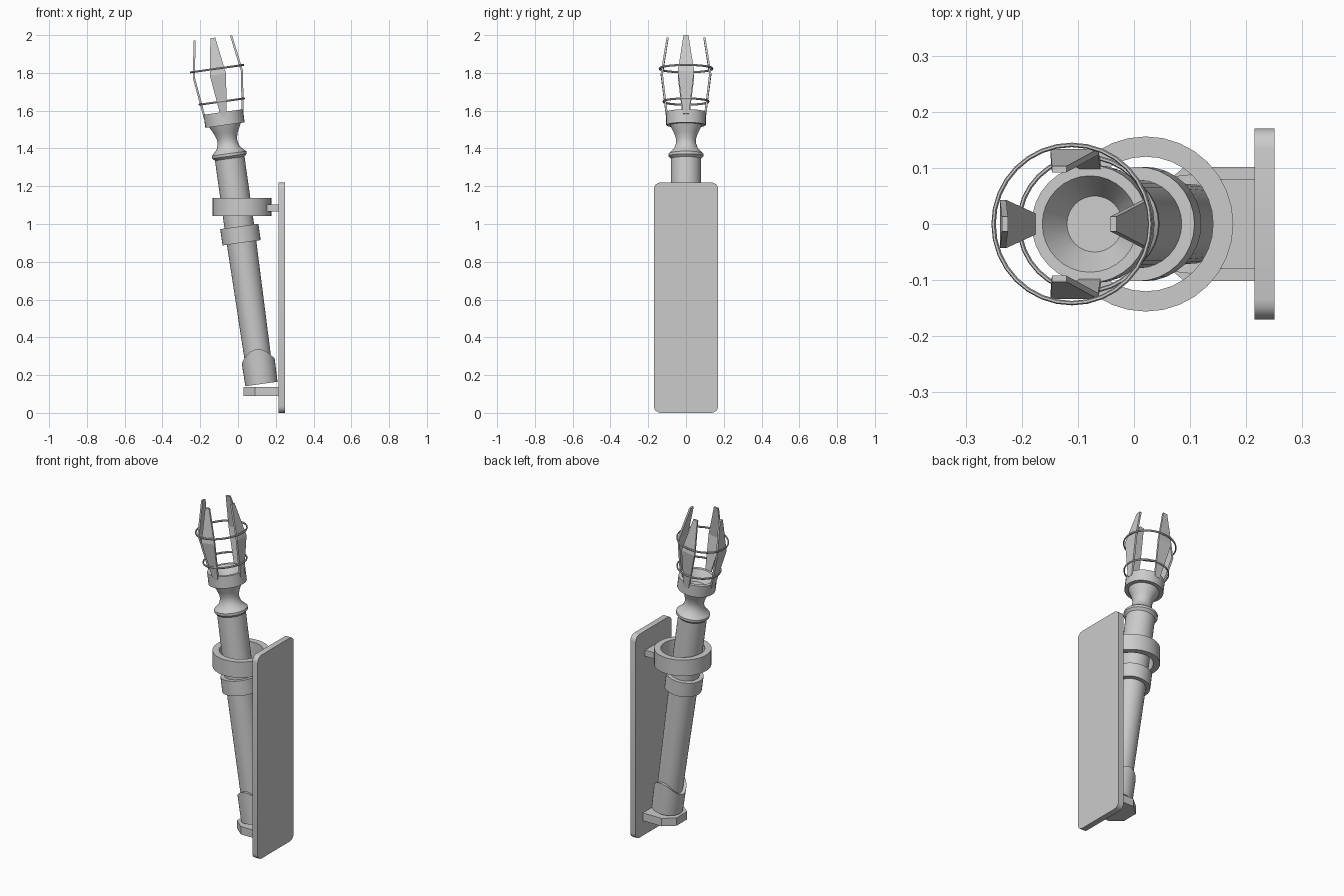
import bpy, bmesh
from math import sin, cos, pi, radians
from mathutils import Matrix

if "Cube" in bpy.data.objects:
    bpy.data.objects.remove(bpy.data.objects["Cube"])

# Torch axis leans 8 degrees away from the wall plate
TILT = Matrix.Translation((0.124, 0, 0.153)) @ Matrix.Rotation(radians(-8), 4, 'Y')


def finish(name, bm, matrix=None, smooth=True):
    bmesh.ops.recalc_face_normals(bm, faces=bm.faces)
    if matrix is not None:
        bm.transform(matrix)
    me = bpy.data.meshes.new(name)
    bm.to_mesh(me)
    bm.free()
    ob = bpy.data.objects.new(name, me)
    bpy.context.collection.objects.link(ob)
    if smooth:
        bpy.ops.object.select_all(action='DESELECT')
        ob.select_set(True)
        bpy.context.view_layer.objects.active = ob
        bpy.ops.object.shade_smooth_by_angle(angle=radians(30))
    return ob


def lathe(name, profile, matrix, closed=False, segs=32, height=None):
    """Revolve (radius, z) points; closed joins last to first, otherwise ends are capped."""
    bm = bmesh.new()
    rings = []
    for r, z in profile:
        ring = []
        for i in range(segs):
            a = 2 * pi * i / segs
            h = height(z, a) if height else z
            ring.append(bm.verts.new((r * cos(a), r * sin(a), h)))
        rings.append(ring)
    n = len(rings)
    for k in range(n if closed else n - 1):
        a, b = rings[k], rings[(k + 1) % n]
        for i in range(segs):
            j = (i + 1) % segs
            bm.faces.new((a[i], a[j], b[j], b[i]))
    if not closed:
        bm.faces.new(rings[0])
        bm.faces.new(rings[-1])
    return finish(name, bm, matrix)


def prism(name, pts, offset):
    """Extrude a flat outline by an offset vector."""
    bm = bmesh.new()
    f = bm.faces.new([bm.verts.new(p) for p in pts])
    ext = bmesh.ops.extrude_face_region(bm, geom=[f])
    bmesh.ops.translate(bm, vec=offset,
                        verts=[v for v in ext['geom'] if isinstance(v, bmesh.types.BMVert)])
    return finish(name, bm)


# Wall plate with rounded corners
outline = []
R = 0.035
for cy, cz, start in ((0.135, 1.185, 0), (-0.135, 1.185, 90), (-0.135, R, 180), (0.135, R, 270)):
    for k in range(5):
        a = radians(start + k * 22.5)
        outline.append((0.215, cy + R * cos(a), cz + R * sin(a)))
prism("wall_plate", outline, (0.035, 0, 0))

# Bottom rest with chamfered front, and the arm of the holding ring
prism("bottom_rest", [(0.217, 0.102, 0.09), (0.09, 0.102, 0.09), (0.028, 0.05, 0.09),
                      (0.028, -0.05, 0.09), (0.09, -0.102, 0.09), (0.217, -0.102, 0.09)],
      (0, 0, 0.047))
prism("ring_arm", [(0.217, 0.079, 1.067), (0.125, 0.079, 1.067),
                   (0.155, 0, 1.067), (0.125, -0.079, 1.067),
                   (0.217, -0.079, 1.067)], (0, 0, 0.037))

# Upright holding ring
lathe("holding_ring", [(0.156, 1.043), (0.156, 1.138), (0.12, 1.138), (0.12, 1.043)],
      Matrix.Translation((0.021, 0, 0)), closed=True)

# Handle shaft with flared lip, waisted neck and hollow cup
lathe("torch_body", [
    (0.069, 0.01), (0.079, 0.80), (0.079, 1.205), (0.092, 1.218), (0.092, 1.232),
    (0.078, 1.245), (0.062, 1.262), (0.053, 1.288), (0.053, 1.31), (0.062, 1.34),
    (0.08, 1.375), (0.083, 1.384), (0.105, 1.384), (0.105, 1.454), (0.086, 1.454),
    (0.05, 1.394)], TILT)

# Collar on the shaft
lathe("shaft_collar", [(0.102, 0.755), (0.102, 0.842), (0.077, 0.842), (0.077, 0.755)],
      TILT, closed=True)

# End cap with a saddle-shaped rim
lathe("end_cap", [(0.086, 0.0), (0.088, 0.186), (0.07, 0.186), (0.069, 0.02)], TILT,
      height=lambda z, a: z - 0.063 * cos(a) ** 2 if z > 0.1 else z)

# Two wire hoops around the prongs
for name, r, z in (("upper_hoop", 0.141, 1.686), ("lower_hoop", 0.120, 1.510)):
    wire = [(r + 0.004 * cos(k * pi / 3), z + 0.006 * sin(k * pi / 3)) for k in range(6)]
    lathe(name, wire, TILT, closed=True)

# Four kite-shaped prongs: (outer radius, height, half width)
sections = [(0.106, 1.43, 0.016), (0.134, 1.655, 0.043), (0.103, 1.85, 0.013)]
for k in range(4):
    bm = bmesh.new()
    loops = [[bm.verts.new(p) for p in ((r, -w, z), (r, w, z), (r - 0.011, w, z), (r - 0.011, -w, z))]
             for r, z, w in sections]
    for a, b in zip(loops, loops[1:]):
        for i in range(4):
            j = (i + 1) % 4
            bm.faces.new((a[i], a[j], b[j], b[i]))
    bm.faces.new(loops[0])
    bm.faces.new(loops[-1])
    finish(f"prong_{k + 1}", bm, TILT @ Matrix.Rotation(k * pi / 2, 4, 'Z'), smooth=False)
